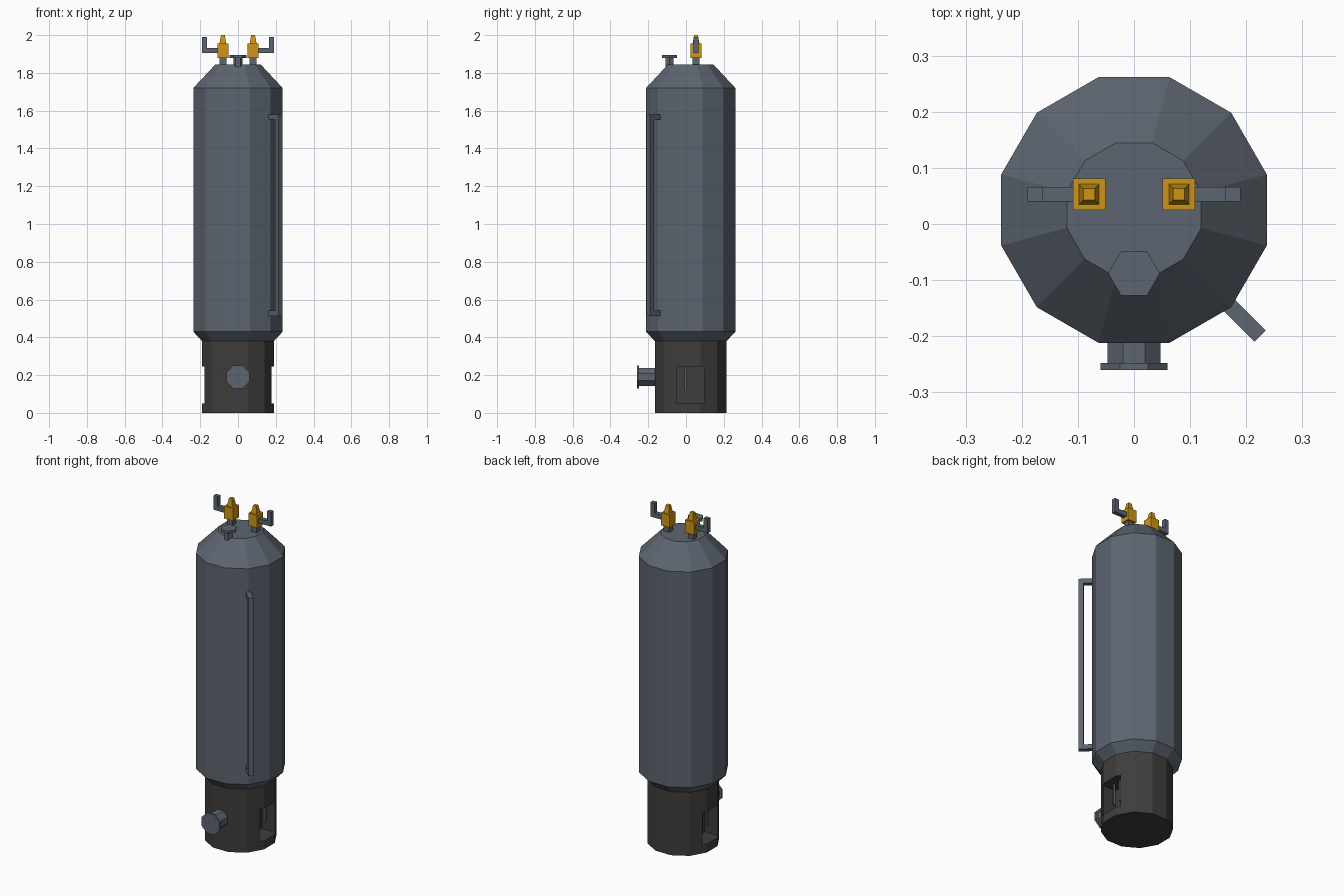
import bpy, bmesh
from math import radians, sin, cos, pi
from mathutils import Matrix, Vector

cube = bpy.data.objects.get("Cube")
if cube:
    bpy.data.objects.remove(cube, do_unlink=True)


def material(name, rgb):
    m = bpy.data.materials.new(name)
    m.use_nodes = True
    m.diffuse_color = (*rgb, 1)
    m.node_tree.nodes["Principled BSDF"].inputs["Base Color"].default_value = (*rgb, 1)
    return m


STEEL = material("blue grey steel", (0.11, 0.13, 0.16))
DARK = material("dark skirt", (0.05, 0.048, 0.045))
YELLOW = material("valve yellow", (0.62, 0.30, 0.008))
AXIS_Y = 0.025  # the vessel axis


def new_object(name, bm, mat):
    bmesh.ops.recalc_face_normals(bm, faces=bm.faces)
    mesh = bpy.data.meshes.new(name)
    bm.to_mesh(mesh)
    bm.free()
    mesh.materials.append(mat)
    obj = bpy.data.objects.new(name, mesh)
    bpy.context.collection.objects.link(obj)
    return obj


def stack(name, profile, sides, mat, matrix=Matrix(), turn=0.0):
    """Closed solid from (radius, height) rings around the local z axis."""
    bm = bmesh.new()
    rings = []
    for r, z in profile:
        angles = [turn + 2 * pi * i / sides for i in range(sides)]
        rings.append([bm.verts.new(matrix @ Vector((r * cos(a), r * sin(a), z))) for a in angles])
    for low, high in zip(rings, rings[1:]):
        for i in range(sides):
            j = (i + 1) % sides
            bm.faces.new((low[i], low[j], high[j], high[i]))
    bm.faces.new(rings[0][::-1])
    bm.faces.new(rings[-1])
    return new_object(name, bm, mat)


def boxes(name, spans, mat, matrix=Matrix()):
    """One object from boxes given as (low corner, high corner)."""
    bm = bmesh.new()
    for low, high in spans:
        a, b = Vector(low), Vector(high)
        place = matrix @ Matrix.Translation((a + b) / 2) @ Matrix.Diagonal((*(b - a), 1))
        bmesh.ops.create_cube(bm, size=1, matrix=place)
    return new_object(name, bm, mat)


# Vessel and its supporting skirt
axis = Matrix.Translation((0, AXIS_Y, 0))
stack("tank", [(0.197, 0.38), (0.245, 0.43), (0.245, 1.72), (0.124, 1.845)],
      12, STEEL, axis, radians(15))
skirt = stack("skirt", [(0.197, 0), (0.197, 0.38)], 12, DARK, axis, radians(15))

# Side openings in the skirt, with thin pipes inside
cutter = boxes("opening_cutter",
               [((0.09, -0.05, 0.05), (0.3, 0.098, 0.245)),
                ((-0.3, -0.05, 0.05), (-0.09, 0.098, 0.245))], DARK)
cutter.hide_render = True
cut = skirt.modifiers.new("openings", "BOOLEAN")
cut.operation = "DIFFERENCE"
cut.solver = "EXACT"
cut.object = cutter
bpy.context.view_layer.objects.active = skirt
bpy.ops.object.modifier_apply(modifier=cut.name)
bpy.data.objects.remove(cutter, do_unlink=True)

for side, s in (("left", 1), ("right", -1)):
    pipes = [((s * 0.14 - 0.006, AXIS_Y + d - 0.006, 0.118),
              (s * 0.14 + 0.006, AXIS_Y + d + 0.006, 0.25)) for d in (-0.028, 0.028)]
    boxes(side + "_inner_pipes", pipes, STEEL)

# Front outlet nozzle
forward = Matrix.Translation((0, 0, 0.19)) @ Matrix.Rotation(radians(90), 4, "X")
stack("outlet_pipe", [(0.051, 0.12), (0.051, 0.25)], 8, STEEL, forward, pi / 8)
stack("outlet_flange", [(0.065, 0.248), (0.065, 0.26)], 8, STEEL, forward, pi / 8)

# Level gauge standing off one corner of the tank
diagonal = axis @ Matrix.Rotation(radians(-45), 4, "Z")
boxes("level_gauge",
      [((0.29, -0.014, 0.514), (0.318, 0.014, 1.58)),
       ((0.22, -0.014, 0.514), (0.29, 0.014, 0.542)),
       ((0.22, -0.014, 1.552), (0.29, 0.014, 1.58))], STEEL, diagonal)

# Capped vent on the dome
vent = Matrix.Translation((0, -0.088, 0))
stack("vent_pipe", [(0.024, 1.78), (0.024, 1.88)], 6, STEEL, vent)
stack("vent_cap", [(0.046, 1.88), (0.046, 1.896)], 6, STEEL, vent)

# Pair of relief valves with discharge elbows
for side, s in (("left", 1), ("right", -1)):
    place = Matrix.Translation((s * 0.08, 0.053, 0)) @ Matrix.Diagonal((s, 1, 1, 1))
    boxes(side + "_valve_stem", [((-0.018, -0.018, 1.8), (0.018, 0.018, 1.885))], STEEL, place)
    boxes(side + "_valve_body", [((-0.029, -0.028, 1.88), (0.029, 0.028, 1.955))], YELLOW, place)
    stack(side + "_valve_bonnet", [(0.0255, 1.955), (0.0145, 2.0)], 4, YELLOW, place, pi / 4)
    boxes(side + "_discharge_elbow",
          [((0.02, -0.013, 1.905), (0.11, 0.013, 1.932)),
           ((0.083, -0.013, 1.905), (0.11, 0.013, 1.99))], STEEL, place)
